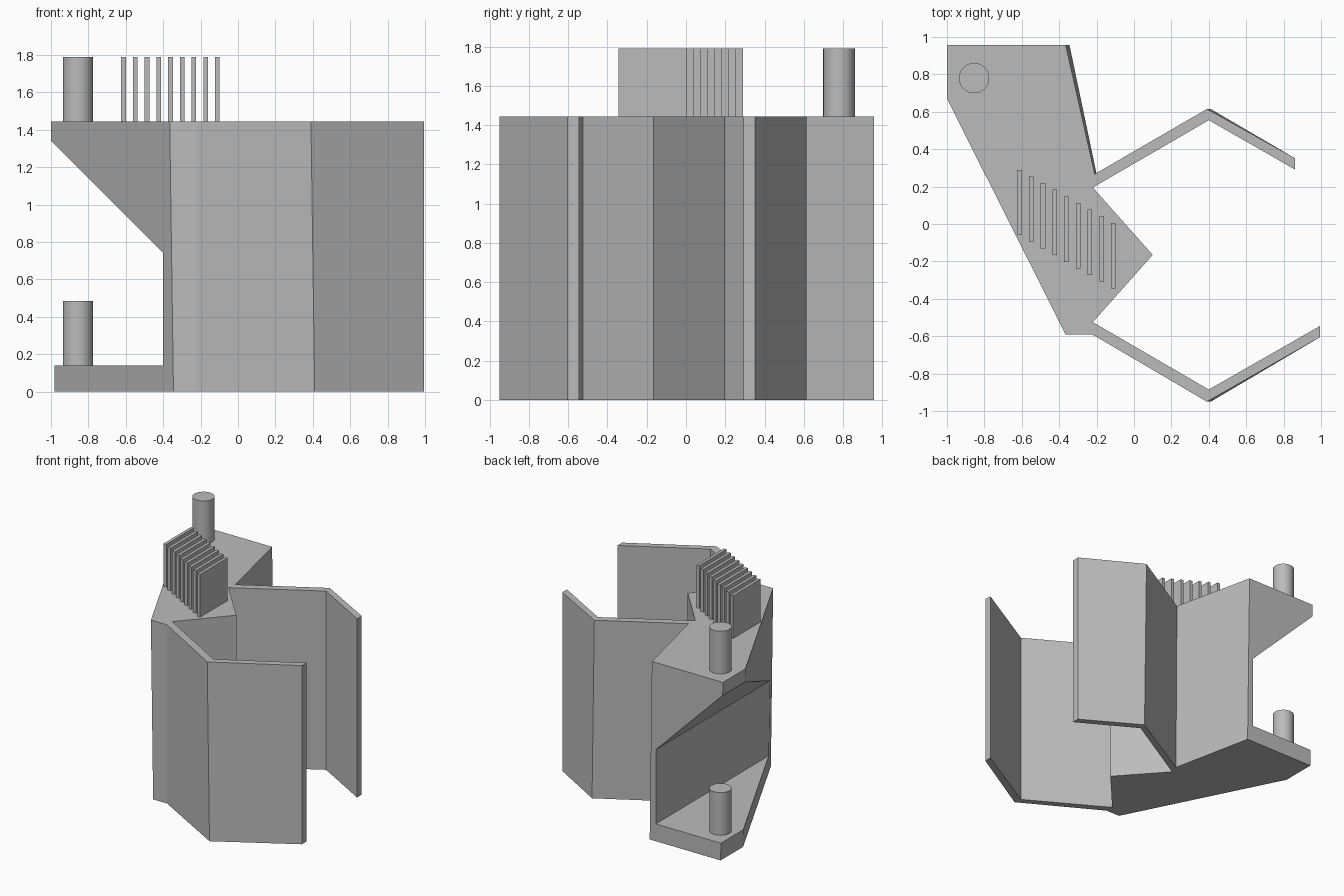
import bpy, bmesh, math

if "Cube" in bpy.data.objects:
    bpy.data.objects.remove(bpy.data.objects["Cube"])

grey = bpy.data.materials.new("plain grey")
grey.diffuse_color = (0.5, 0.5, 0.5, 1)
grey.use_nodes = True
grey.node_tree.nodes["Principled BSDF"].inputs["Base Color"].default_value = grey.diffuse_color
TOP = 1.445


def loft(name, lower, upper):
    """Solid between two matching outlines of 3D points."""
    bm = bmesh.new()
    a = [bm.verts.new(p) for p in lower]
    b = [bm.verts.new(p) for p in upper]
    n = len(a)
    bm.faces.new(a[::-1])
    bm.faces.new(b)
    for i in range(n):
        j = (i + 1) % n
        bm.faces.new((a[i], a[j], b[j], b[i]))
    bmesh.ops.recalc_face_normals(bm, faces=bm.faces)
    me = bpy.data.meshes.new(name)
    bm.to_mesh(me)
    bm.free()
    ob = bpy.data.objects.new(name, me)
    bpy.context.collection.objects.link(ob)
    me.materials.append(grey)
    return ob


def post(name, z):
    bpy.ops.mesh.primitive_cylinder_add(vertices=48, radius=0.081, depth=0.35,
                                        location=(-0.855, 0.78, z + 0.17))
    ob = bpy.context.object
    ob.name = name
    ob.data.materials.append(grey)
    bpy.ops.object.shade_smooth_by_angle(angle=math.radians(30))


# Body and both bent arms: x, y at the top, and x shift at the bottom
outline = [(-1, 0.67, 0.02), (-0.365, -0.592, 0.02), (-0.22, -0.592, 0),
           (0.39, -0.95, 0.02), (0.995, -0.605, 0), (0.995, -0.545, 0),
           (0.4, -0.885, 0), (-0.22, -0.525, 0), (0.1, -0.165, 0),
           (-0.22, 0.195, 0), (0.4, 0.555, 0), (0.86, 0.292, 0),
           (0.86, 0.352, 0), (0.39, 0.615, 0.02), (-0.21, 0.267, 0.01),
           (-0.365, 0.957, 0.02), (-1, 0.957, 0.02)]
body = loft("body_with_arms", [(x + s, y, 0) for x, y, s in outline],
            [(x, y, TOP) for x, y, s in outline])

# Notch in the body, with a 45 degree slope above
notch = [(-1.05, 0.14), (-0.4, 0.14), (-0.4, 0.74), (-1.05, 1.39)]
cutter = loft("notch_cutter", [(x, -1.2, z) for x, z in notch],
              [(x, 1.2, z) for x, z in notch])
cut = body.modifiers.new("notch", 'BOOLEAN')
cut.operation = 'DIFFERENCE'
cut.solver = 'EXACT'
cut.object = cutter
bpy.context.view_layer.objects.active = body
bpy.ops.object.modifier_apply(modifier=cut.name)
bpy.data.objects.remove(cutter)

# Posts on the top and on the foot
post("upper_post", TOP)
post("lower_post", 0.14)

# Staggered row of cooling fins
for i in range(9):
    bpy.ops.mesh.primitive_cube_add(size=1, location=(-0.612 + i * 0.0627,
                                                      0.115 - i * 0.0355, TOP + 0.17))
    fin = bpy.context.object
    fin.name = f"fin_{i + 1}"
    fin.scale = (0.025, 0.35, 0.35)
    fin.data.materials.append(grey)
